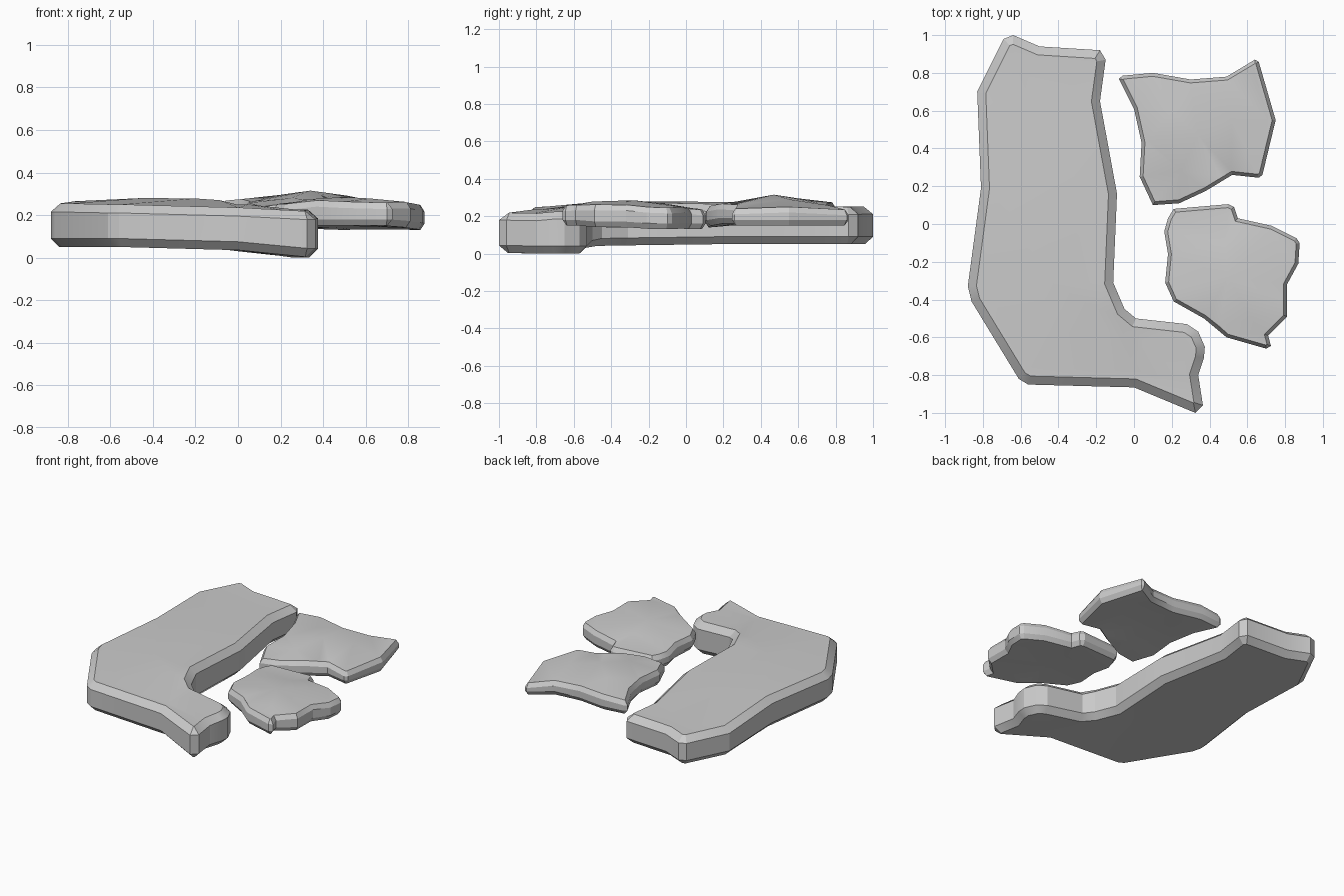
import bpy, bmesh
from mathutils import Vector
from mathutils.geometry import delaunay_2d_cdt

if "Cube" in bpy.data.objects:
    bpy.data.objects.remove(bpy.data.objects["Cube"])


def inset(pts, d):
    # mitred inward offset of a closed counter-clockwise outline
    out = []
    n = len(pts)
    for i in range(n):
        a = (pts[i] - pts[i - 1]).normalized()
        b = (pts[(i + 1) % n] - pts[i]).normalized()
        na, nb = Vector((-a.y, a.x)), Vector((-b.y, b.x))
        m = (na + nb).normalized()
        out.append(pts[i] + m * (d / max(m.dot(na), 0.5)))
    return out


def height(p, ctrl, k):
    # blend of the nearby control heights (k=2 underside, k=3 top)
    total = weight = 0.0
    for c in ctrl:
        w = 1.0 / (((p.x - c[0]) ** 2 + (p.y - c[1]) ** 2) ** 1.5 + 1e-7)
        total += w * c[k]
        weight += w
    return total / weight


def slab(name, outline, ctrl, top_in, bot_in, top_drop, bot_rise):
    pts = [Vector(p) for p in outline]
    if sum(pts[i - 1].cross(pts[i]) for i in range(len(pts))) < 0:
        pts.reverse()
    n = len(pts)
    top, bot = inset(pts, top_in), inset(pts, bot_in)
    bm = bmesh.new()
    # four rings: underside, lower bevel, upper bevel, top
    levels = ((bot, bot, 2, 0), (pts, bot, 2, bot_rise),
              (pts, top, 3, -top_drop), (top, top, 3, 0))
    rings = [[bm.verts.new((p.x, p.y, height(q, ctrl, k) + dz))
              for p, q in zip(shape, ref)] for shape, ref, k, dz in levels]
    for lo, hi in zip(rings, rings[1:]):
        for i in range(n):
            j = (i + 1) % n
            bm.faces.new((lo[i], lo[j], hi[j], hi[i]))
    # faceted caps through the interior control points
    for ring, shape, k in ((rings[0], bot, 2), (rings[3], top, 3)):
        allp = shape + [Vector(c[:2]) for c in ctrl]
        edges = [(i, (i + 1) % n) for i in range(n)]
        vs, _, fs, orig, _, _ = delaunay_2d_cdt(allp, edges, [], 1, 1e-5)
        made = {}
        for f in fs:
            face = []
            for i in f:
                if i not in made:
                    o = min(orig[i]) if orig[i] else n
                    made[i] = ring[o] if o < n else bm.verts.new(
                        (vs[i].x, vs[i].y, height(vs[i], ctrl, k)))
                face.append(made[i])
            if bm.faces.get(face) is None:
                bm.faces.new(face)
    bmesh.ops.recalc_face_normals(bm, faces=bm.faces)
    me = bpy.data.meshes.new(name)
    bm.to_mesh(me)
    bm.free()
    ob = bpy.data.objects.new(name, me)
    bpy.context.collection.objects.link(ob)
    bpy.ops.object.select_all(action='DESELECT')
    ob.select_set(True)
    bpy.context.view_layer.objects.active = ob
    bpy.ops.object.shade_smooth_by_angle(angle=0.42)


# large L-shaped slab
slab("large_stone_slab",
     [(-.83, .70), (-.69, .98), (-.64, 1.0), (-.50, .94), (-.18, .92), (-.15, .87),
      (-.18, .65), (-.09, .16), (-.11, -.31), (-.05, -.45), (.01, -.50), (.28, -.53),
      (.34, -.57), (.375, -.65), (.37, -.71), (.34, -.80), (.365, -.96), (.325, -1.0),
      (0, -.865), (-.56, -.85), (-.61, -.82), (-.86, -.41), (-.88, -.33), (-.81, .19)],
     [(-.6, .8, .05, .25), (-.22, .8, .05, .25), (-.74, .2, .05, .265),
      (-.17, .2, .05, .265), (-.45, .3, .05, .275), (-.78, -.35, .05, .255),
      (-.45, -.3, .05, .28), (-.55, -.76, .05, .25), (-.2, -.45, .045, .278),
      (0, -.78, .035, .235), (.05, -.62, .03, .25), (.28, -.63, 0, .225),
      (.26, -.82, 0, .215)],
     .045, .04, .04, .04)

# curved upper shard
slab("upper_stone_shard",
     [(-.08, .77), (-.06, .785), (.10, .80), (.30, .765), (.49, .78), (.64, .87),
      (.66, .86), (.75, .55), (.68, .26), (.66, .245), (.52, .26), (.38, .175),
      (.24, .11), (.10, .10), (.03, .25), (.04, .43), (0, .61)],
     [(-.06, .77, .17, .268), (.3, .74, .16, .265), (.63, .83, .15, .235),
      (.71, .55, .15, .25), (.65, .27, .15, .24), (.46, .25, .16, .262),
      (.12, .13, .14, .24), (.07, .45, .16, .265), (.34, .47, .18, .315),
      (.2, .6, .17, .295), (.52, .55, .17, .29), (.25, .28, .16, .28)],
     .018, .02, .03, .03)

# lower shard
slab("lower_stone_shard",
     [(.16, -.04), (.18, .03), (.21, .08), (.50, .105), (.53, .09), (.55, .03),
      (.73, -.01), (.86, -.075), (.877, -.10), (.87, -.21), (.81, -.32), (.81, -.49),
      (.71, -.59), (.725, -.645), (.70, -.66), (.49, -.60), (.37, -.50), (.21, -.41),
      (.165, -.31), (.18, -.16)],
     [(.22, .05, .14, .24), (.5, .07, .13, .235), (.84, -.1, .13, .245),
      (.78, -.4, .14, .26), (.69, -.63, .15, .258), (.45, -.54, .15, .262),
      (.21, -.35, .15, .25), (.34, -.42, .15, .275), (.50, -.28, .15, .285),
      (.62, -.5, .15, .278), (.48, -.1, .14, .265)],
     .018, .02, .03, .03)
